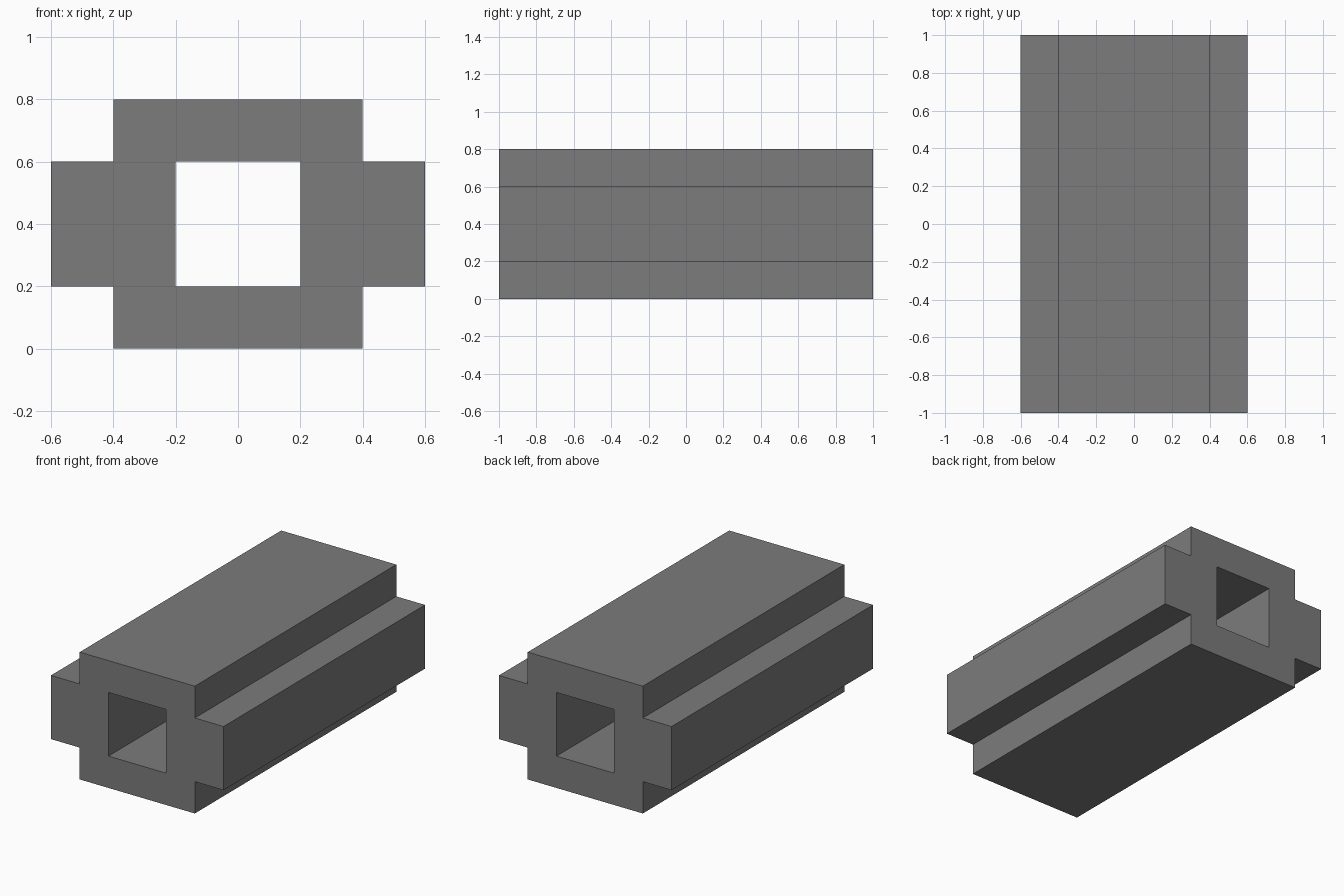
import bpy
import bmesh

cube = bpy.data.objects.get("Cube")
if cube:
    bpy.data.objects.remove(cube, do_unlink=True)

# Single dark grey material
grey = bpy.data.materials.new("dark_grey")
grey.use_nodes = True
colour = (0.2, 0.2, 0.2, 1.0)
grey.diffuse_color = colour
grey.node_tree.nodes["Principled BSDF"].inputs["Base Color"].default_value = colour

# Cross-shaped section laid out on a grid; '#' marks solid cells
X = [-0.6, -0.4, -0.2, 0.2, 0.4, 0.6]
Z = [0.0, 0.2, 0.6, 0.8]
SECTION = [".###.",
           "##.##",
           ".###."]

bm = bmesh.new()
for row, cells in enumerate(SECTION):
    for col, cell in enumerate(cells):
        if cell == "#":
            x0, x1 = X[col], X[col + 1]
            z0, z1 = Z[row], Z[row + 1]
            bm.faces.new([bm.verts.new((x, 0, z)) for x, z in
                          ((x0, z0), (x1, z0), (x1, z1), (x0, z1))])
bmesh.ops.remove_doubles(bm, verts=bm.verts, dist=0.0001)
mesh = bpy.data.meshes.new("hollow_beam")
bm.to_mesh(mesh)
bm.free()
mesh.materials.append(grey)

beam = bpy.data.objects.new("hollow_beam", mesh)
bpy.context.collection.objects.link(beam)

# Full length of the beam, centred on the section
length = beam.modifiers.new("length", "SOLIDIFY")
length.thickness = 2.0
length.offset = 0.0
